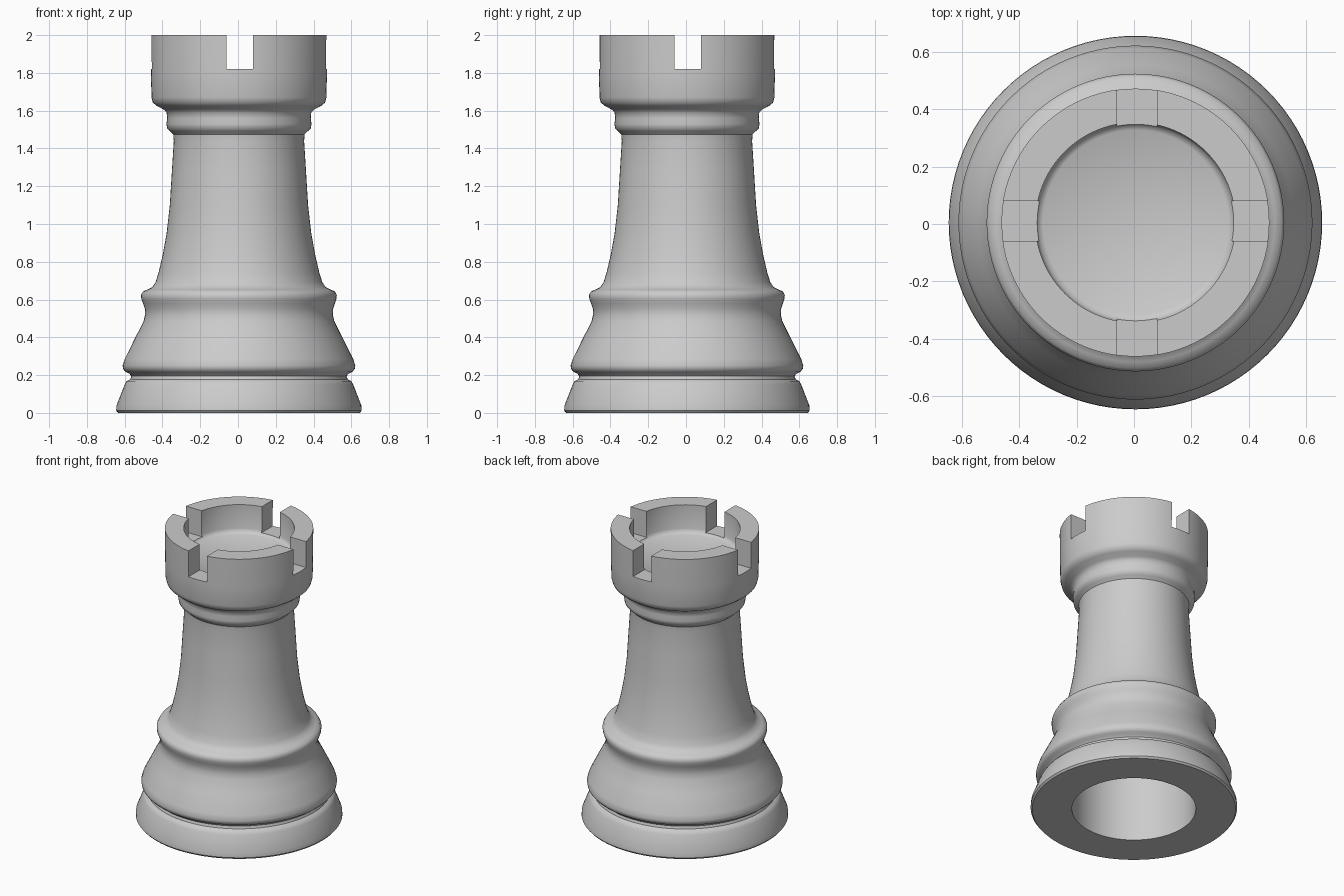
import bpy, bmesh, math

if "Cube" in bpy.data.objects:
    bpy.data.objects.remove(bpy.data.objects["Cube"])

CENTRE = 0.005

# Profile (radius, z): hollow underside, outer silhouette, crown wall, crown floor
profile = [
    (0, 0.6), (0.39, 0.6), (0.39, 0), (0.64, 0), (0.65, 0.012), (0.648, 0.04),
    (0.605, 0.15), (0.595, 0.168), (0.575, 0.178), (0.57, 0.195), (0.58, 0.207),
    (0.6, 0.217), (0.613, 0.232), (0.616, 0.25), (0.605, 0.285), (0.548, 0.4),
    (0.505, 0.485), (0.497, 0.52), (0.498, 0.55), (0.508, 0.58), (0.517, 0.605),
    (0.518, 0.625), (0.508, 0.643), (0.485, 0.653), (0.46, 0.665), (0.442, 0.69),
    (0.425, 0.745), (0.403, 0.84), (0.383, 0.95), (0.366, 1.1), (0.355, 1.28),
    (0.345, 1.44), (0.348, 1.475), (0.365, 1.492), (0.38, 1.505), (0.384, 1.53),
    (0.38, 1.56), (0.383, 1.59), (0.4, 1.607), (0.435, 1.625), (0.456, 1.643),
    (0.463, 1.67), (0.466, 1.8), (0.467, 2.0), (0.348, 2.0), (0.348, 1.835),
    (0.34, 1.815), (0.322, 1.805), (0, 1.8),
]


def lathe(name, points, steps=96):
    bm = bmesh.new()
    verts = [bm.verts.new((r, 0, z)) for r, z in points]
    edges = [bm.edges.new(pair) for pair in zip(verts, verts[1:])]
    bmesh.ops.spin(bm, geom=verts + edges, cent=(0, 0, 0), axis=(0, 0, 1),
                   angle=math.tau, steps=steps, use_merge=False)
    bmesh.ops.remove_doubles(bm, verts=bm.verts, dist=1e-5)
    bmesh.ops.recalc_face_normals(bm, faces=bm.faces)
    mesh = bpy.data.meshes.new(name)
    bm.to_mesh(mesh)
    bm.free()
    obj = bpy.data.objects.new(name, mesh)
    bpy.context.collection.objects.link(obj)
    return obj


# Turned tower body
tower = lathe("tower_body", profile)
tower.location = (CENTRE, CENTRE, 0)
bpy.context.view_layer.objects.active = tower
tower.select_set(True)

# Four crown notches, cut by two crossing bars
for size in ((1.4, 0.14, 0.4), (0.14, 1.4, 0.4)):
    bpy.ops.mesh.primitive_cube_add(size=1, location=(0.01, 0.01, 2.02))
    cutter = bpy.context.object
    cutter.name = "notch_cutter"
    cutter.scale = size
    cutter.hide_render = True
    bpy.ops.object.select_all(action='DESELECT')
    tower.select_set(True)
    bpy.context.view_layer.objects.active = tower
    mod = tower.modifiers.new("notch", 'BOOLEAN')
    mod.operation = 'DIFFERENCE'
    mod.solver = 'EXACT'
    mod.object = cutter
    bpy.ops.object.modifier_apply(modifier=mod.name)
    bpy.data.objects.remove(cutter)

# Smooth shading with crisp crown and base edges
bpy.ops.object.shade_smooth_by_angle(angle=math.radians(40))
